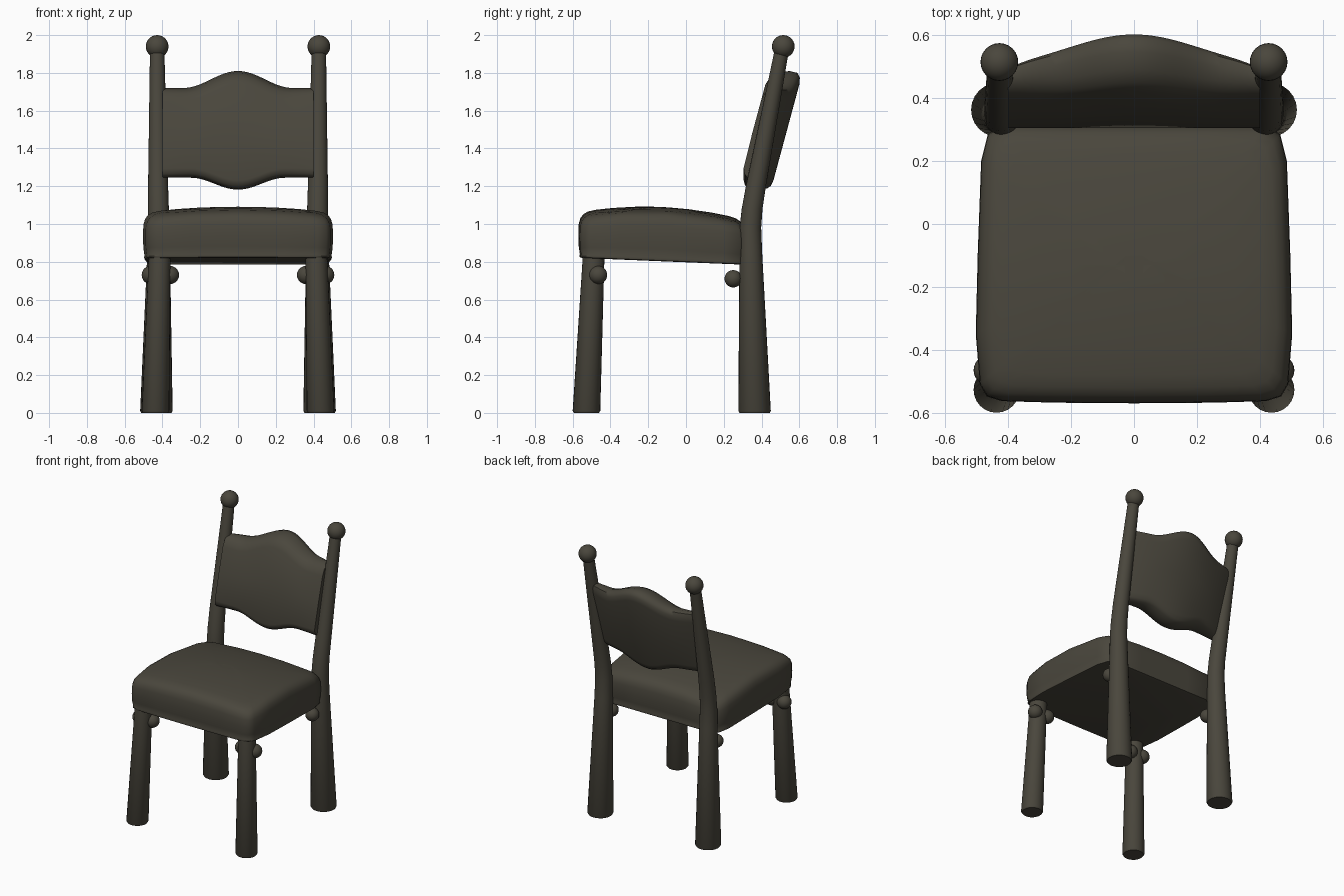
import bpy, bmesh, math

cube = bpy.data.objects.get("Cube")
if cube:
    bpy.data.objects.remove(cube)

COLOUR = (0.068, 0.062, 0.046, 1.0)
wood = bpy.data.materials.new("dark_brown")
wood.use_nodes = True
wood.diffuse_color = COLOUR
shader = wood.node_tree.nodes["Principled BSDF"]
shader.inputs["Base Color"].default_value = COLOUR
shader.inputs["Roughness"].default_value = 0.7


def finish(name, bm, angle=40):
    bmesh.ops.recalc_face_normals(bm, faces=bm.faces)
    mesh = bpy.data.meshes.new(name)
    bm.to_mesh(mesh)
    bm.free()
    obj = bpy.data.objects.new(name, mesh)
    bpy.context.collection.objects.link(obj)
    mesh.materials.append(wood)
    bpy.ops.object.select_all(action="DESELECT")
    obj.select_set(True)
    bpy.context.view_layer.objects.active = obj
    bpy.ops.object.shade_smooth_by_angle(angle=math.radians(angle))
    return obj


def loft(name, rings, angle=40):
    """Skin a list of equal closed rings and cap both ends."""
    bm = bmesh.new()
    loops = [[bm.verts.new(p) for p in ring] for ring in rings]
    n = len(loops[0])
    for a, b in zip(loops, loops[1:]):
        for i in range(n):
            j = (i + 1) % n
            bm.faces.new((a[i], a[j], b[j], b[i]))
    bm.faces.new(loops[0])
    bm.faces.new(loops[-1])
    return finish(name, bm, angle)


def post(name, side, stations, sides=24):
    """Round tapering post through (x, y, z, radius) stations."""
    rings = []
    for x, y, z, r in stations:
        rings.append([(side * x + r * math.cos(k * math.tau / sides),
                       y + r * math.sin(k * math.tau / sides), z)
                      for k in range(sides)])
    loft(name, rings)


def ball(name, x, y, z, r):
    bm = bmesh.new()
    bmesh.ops.create_uvsphere(bm, u_segments=24, v_segments=14, radius=r)
    bmesh.ops.translate(bm, verts=bm.verts, vec=(x, y, z))
    finish(name, bm, 60)


# Legs, back posts, finials and small knobs, mirrored left and right
for side, word in ((1, "left"), (-1, "right")):
    post("front_leg_" + word, side, [
        (0.437, -0.527, 0, 0.066), (0.437, -0.527, 0.01, 0.073),
        (0.414, -0.488, 0.85, 0.057)])
    post("back_leg_" + word, side, [
        (0.432, 0.363, 0, 0.08), (0.432, 0.363, 0.01, 0.086),
        (0.42, 0.343, 0.85, 0.06), (0.42, 0.341, 0.98, 0.057),
        (0.421, 0.35, 1.08, 0.055), (0.423, 0.37, 1.2, 0.053),
        (0.428, 0.507, 1.92, 0.038)])
    ball("finial_" + word, side * 0.428, 0.515, 1.94, 0.06)
    ball("front_outer_knob_" + word, side * 0.462, -0.465, 0.73, 0.048)
    ball("front_inner_knob_" + word, side * 0.36, -0.465, 0.73, 0.048)
    ball("back_knob_" + word, side * 0.42, 0.25, 0.71, 0.046)

# Seat cushion: rounded outline lofted from the base up to a crowned top
half = [(0.0, -0.57), (0.25, -0.568), (0.42, -0.563), (0.468, -0.548),
        (0.49, -0.51), (0.503, -0.35), (0.497, -0.1), (0.486, 0.2),
        (0.465, 0.285), (0.42, 0.315), (0.2, 0.315), (0.0, 0.315)]
outline = half + [(-x, y) for x, y in half[-2:0:-1]]


def seat_ring(inset, t):
    ring = []
    for x, y in outline:
        px = x * (1 - inset / 0.5)
        py = -0.13 + (y + 0.13) * (1 - inset / 0.44)
        low = 0.82 - 0.035 * (py + 0.55) / 0.85
        high = 1.092 - 0.25 * (py + 0.22) ** 2 - 0.12 * px ** 2
        ring.append((px, py, low + (high - low) * t))
    return ring


loft("seat", [seat_ring(d, t) for d, t in (
    (0.02, 0), (0.008, 0.015), (0.005, 0.05), (0.008, 0.08), (0.002, 0.25),
    (0, 0.5), (0.002, 0.74), (0.01, 0.86), (0.025, 0.94), (0.05, 0.985),
    (0.09, 1), (0.18, 1), (0.3, 1), (0.4, 1), (0.47, 1))], 50)


# Backrest: flat tilted front, bowed rear, scalloped top and bottom
def bump(x, width):
    return 0.5 + 0.5 * math.cos(math.pi * min(abs(x) / width, 1))


def front_y(z):
    return max(0.305, 0.31 + 0.27 * (z - 1.33))


def back_ring(x):
    top = 1.72 + 0.09 * bump(x, 0.29)
    low = 1.245 - 0.063 * bump(x, 0.25)

    def rear_y(z):
        return 0.46 + 0.27 * (z - 1.22) - 0.085 * (x / 0.4) ** 2

    # (depth from front to rear, distance from the bottom or top edge)
    lower = [(0.0, 0.05), (0.05, 0.022), (0.2, 0.006), (0.5, 0), (0.85, 0.006),
             (0.96, 0.02), (1.0, 0.05)]
    upper = [(1.0, 0.07), (0.96, 0.035), (0.85, 0.01), (0.6, 0), (0.3, 0.01),
             (0.1, 0.03), (0.0, 0.07)]
    middle = low + 0.5 * (top - low)
    points = [(d, low + e) for d, e in lower] + [(1, middle)]
    points += [(d, top - e) for d, e in upper] + [(0, middle)]
    return [(x, front_y(z) + (rear_y(z) - front_y(z)) * d, z)
            for d, z in points]


COLUMNS = 32
loft("backrest", [back_ring(0.8 * i / COLUMNS - 0.4)
                  for i in range(COLUMNS + 1)], 50)
